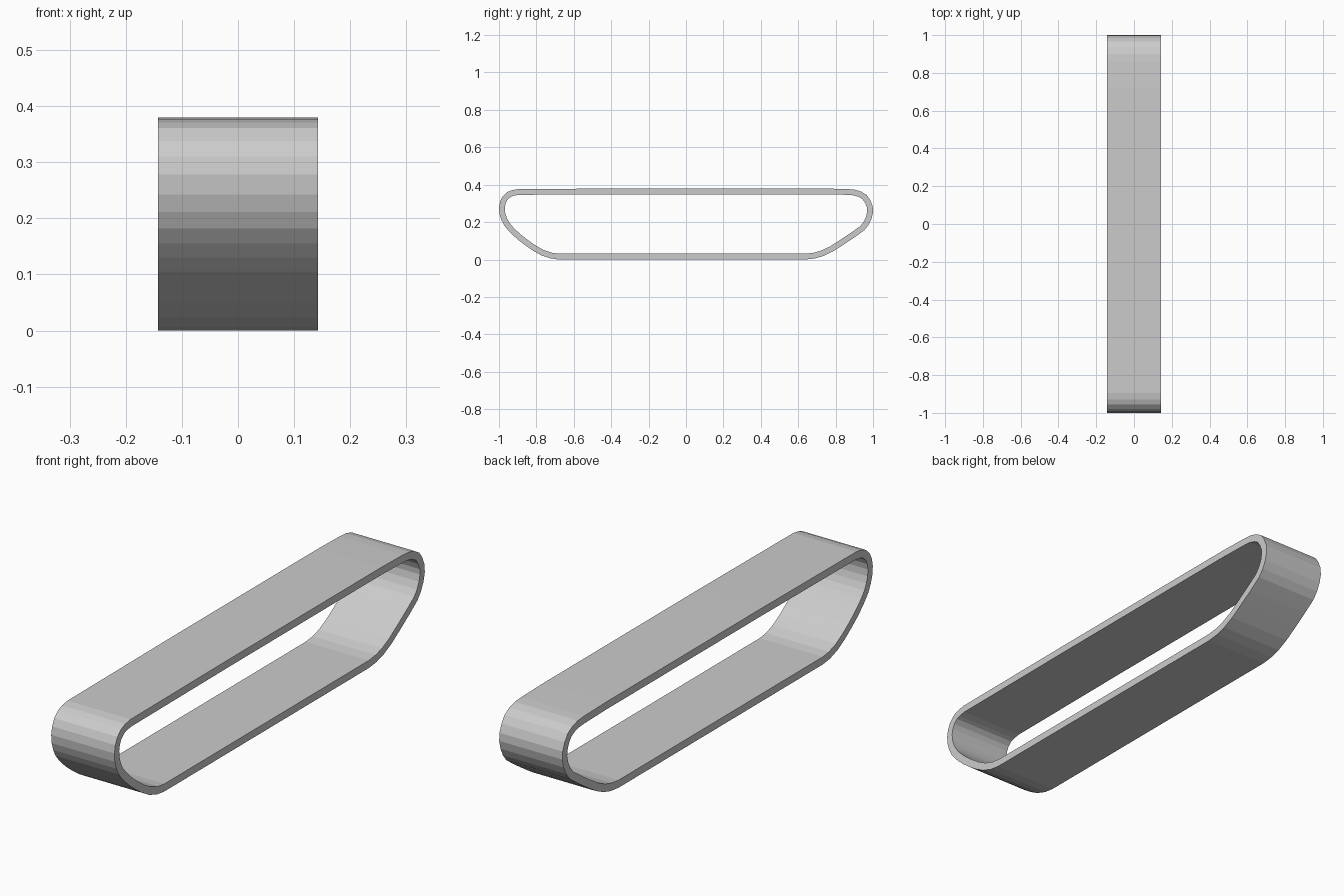
import bpy
import bmesh

if "Cube" in bpy.data.objects:
    bpy.data.objects.remove(bpy.data.objects["Cube"], do_unlink=True)

HALF_WIDTH = 0.1425
THICKNESS = 0.031

# Grey rubber
rubber = bpy.data.materials.new("grey_rubber")
rubber.use_nodes = True
GREY = (0.6, 0.6, 0.6, 1.0)
rubber.diffuse_color = GREY
rubber.node_tree.nodes["Principled BSDF"].inputs["Base Color"].default_value = GREY

# Outer profile of the belt as (y, z): bottom run, back curve, top run, front curve
front_curve = [(-0.895, 0.377), (-0.93, 0.371), (-0.955, 0.361), (-0.98, 0.338),
               (-0.994, 0.310), (-1.0, 0.278), (-0.997, 0.243), (-0.987, 0.211),
               (-0.972, 0.182), (-0.950, 0.155), (-0.925, 0.130), (-0.897, 0.105),
               (-0.862, 0.078), (-0.822, 0.050), (-0.775, 0.023), (-0.725, 0.006),
               (-0.68, 0.0)]
back_curve = [(0.64, 0.0), (0.69, 0.006), (0.735, 0.019), (0.785, 0.043),
              (0.84, 0.078), (0.90, 0.118), (0.953, 0.156), (0.976, 0.185),
              (0.992, 0.218), (1.0, 0.253), (0.998, 0.285), (0.985, 0.318),
              (0.965, 0.346), (0.935, 0.364), (0.90, 0.374), (0.86, 0.377)]
top_run = [(0.72, 0.380), (-0.26, 0.380)]
profile = back_curve + top_run + front_curve

# Closed band, one quad per profile segment
bm = bmesh.new()
left = [bm.verts.new((HALF_WIDTH, y, z)) for y, z in profile]
right = [bm.verts.new((-HALF_WIDTH, y, z)) for y, z in profile]
for i in range(len(profile)):
    j = (i + 1) % len(profile)
    bm.faces.new((left[i], right[i], right[j], left[j]))
bm.normal_update()
# Outward normals: the first face belongs to the underside
if bm.faces[:][-1].normal.z > 0:
    bmesh.ops.reverse_faces(bm, faces=bm.faces[:])
mesh = bpy.data.meshes.new("track_belt")
bm.to_mesh(mesh)
bm.free()
mesh.materials.append(rubber)

belt = bpy.data.objects.new("track_belt", mesh)
bpy.context.collection.objects.link(belt)

# Belt thickness grows inward
solid = belt.modifiers.new("thickness", 'SOLIDIFY')
solid.thickness = THICKNESS
solid.offset = -1.0
solid.use_even_offset = True
